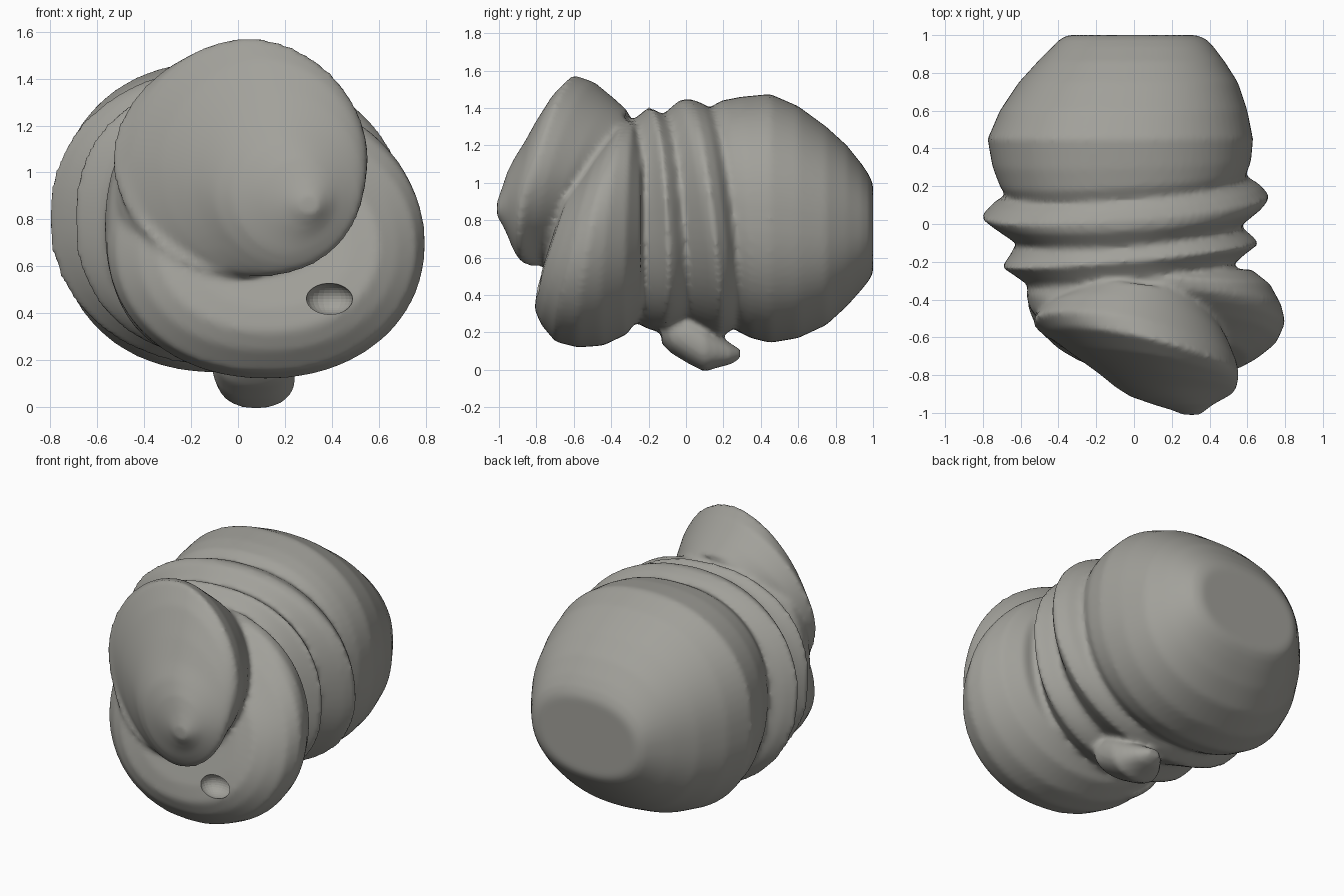
import bpy, bmesh, math

SEG = 72
stone = bpy.data.materials.new("stone")
stone.diffuse_color = (0.36, 0.355, 0.325, 1)
parts = []


def loft(name, sections, power=2.25):
    """Skin rounded sections: (y, pitch, yaw, x0, x1, z0, z1)."""
    bm = bmesh.new()
    rings = []
    for y, pitch, yaw, x0, x1, z0, z1 in sections:
        cx, cz, rx, rz = (x0 + x1) / 2, (z0 + z1) / 2, (x1 - x0) / 2, (z1 - z0) / 2
        ring = []
        for i in range(SEG):
            a = 2 * math.pi * i / SEG
            c, s = math.cos(a), math.sin(a)
            dx = rx * math.copysign(abs(c) ** (2 / power), c)
            dz = rz * math.copysign(abs(s) ** (2 / power), s)
            ring.append(bm.verts.new((cx + dx, y + pitch * dz + yaw * dx, cz + dz)))
        rings.append(ring)
    for a, b in zip(rings, rings[1:]):
        for i in range(SEG):
            j = (i + 1) % SEG
            bm.faces.new((a[i], a[j], b[j], b[i]))
    bm.faces.new(rings[0])
    bm.faces.new(rings[-1])
    bmesh.ops.recalc_face_normals(bm, faces=bm.faces)
    mesh = bpy.data.meshes.new(name)
    bm.to_mesh(mesh)
    bm.free()
    mesh.materials.append(stone)
    ob = bpy.data.objects.new(name, mesh)
    bpy.context.collection.objects.link(ob)
    parts.append(ob)


# large rear bulb with flattened end
loft("rear_bulb", [
    (0.17, -0.08, 0.07, -0.66, 0.57, 0.24, 1.40),
    (0.24, -0.08, 0.06, -0.71, 0.60, 0.20, 1.44),
    (0.32, -0.04, 0.02, -0.75, 0.62, 0.17, 1.46),
    (0.45, 0, 0, -0.775, 0.63, 0.145, 1.475),
    (0.60, 0, 0, -0.71, 0.60, 0.17, 1.41),
    (0.75, 0, 0, -0.61, 0.55, 0.24, 1.30),
    (0.86, 0, 0, -0.51, 0.48, 0.34, 1.20),
    (0.94, 0, 0, -0.43, 0.42, 0.43, 1.10),
    (0.98, 0, 0, -0.39, 0.38, 0.48, 1.04),
    (1.00, 0, 0, -0.35, 0.33, 0.52, 0.99)])

# two ridged waist rings, slightly tilted
loft("waist_ring_rear", [
    (0.22, -0.10, 0.07, -0.64, 0.57, 0.24, 1.38),
    (0.15, -0.12, 0.07, -0.75, 0.67, 0.20, 1.43),
    (0.09, -0.12, 0.07, -0.81, 0.72, 0.17, 1.45),
    (0.04, -0.12, 0.07, -0.75, 0.68, 0.19, 1.44),
    (-0.06, -0.10, 0.07, -0.62, 0.55, 0.24, 1.37)], power=2.15)
loft("waist_ring_front", [
    (-0.05, -0.06, 0.08, -0.62, 0.55, 0.25, 1.35),
    (-0.12, -0.06, 0.08, -0.66, 0.63, 0.22, 1.38),
    (-0.165, -0.05, 0.09, -0.70, 0.66, 0.20, 1.405),
    (-0.22, -0.03, 0.09, -0.63, 0.58, 0.22, 1.37),
    (-0.32, 0, 0.08, -0.51, 0.46, 0.28, 1.31)])

# leaning lower lobe
loft("lower_front_lobe", [
    (-0.25, 0.0, 0.02, -0.45, 0.62, 0.28, 1.27),
    (-0.30, 0.03, -0.03, -0.52, 0.72, 0.19, 1.33),
    (-0.39, 0.09, -0.06, -0.56, 0.78, 0.13, 1.32),
    (-0.48, 0.17, -0.06, -0.56, 0.80, 0.12, 1.27),
    (-0.57, 0.24, -0.06, -0.52, 0.76, 0.15, 1.20),
    (-0.64, 0.30, -0.05, -0.43, 0.68, 0.24, 1.12),
    (-0.69, 0.32, -0.05, -0.34, 0.60, 0.32, 1.05),
    (-0.71, 0.32, -0.04, -0.20, 0.48, 0.42, 0.95)], power=2.1)

# neck filling the gap between lower and upper lobes
loft("lobe_neck", [
    (-0.36, 0.15, 0, -0.50, 0.42, 0.50, 1.33),
    (-0.52, 0.35, -0.08, -0.52, 0.47, 0.53, 1.36),
    (-0.64, 0.36, -0.18, -0.47, 0.46, 0.57, 1.38)], power=2.0)

# left-hand bridge where the upper lobe winds into the lower one
loft("winding_bridge", [
    (-0.38, 0.02, -0.15, -0.56, 0.15, 0.22, 1.28),
    (-0.48, 0.03, -0.30, -0.57, 0.12, 0.24, 1.30),
    (-0.58, 0.03, -0.42, -0.55, 0.05, 0.30, 1.28),
    (-0.65, 0.03, -0.46, -0.47, 0.00, 0.42, 1.24),
    (-0.69, 0.03, -0.46, -0.38, -0.05, 0.56, 1.16)], power=2.1)

# upper lobe tapering to a rounded nose
loft("upper_front_lobe", [
    (-0.49, 0.48, -0.10, -0.42, 0.44, 0.62, 1.38),
    (-0.55, 0.38, -0.16, -0.50, 0.50, 0.59, 1.45),
    (-0.63, 0.27, -0.20, -0.54, 0.545, 0.565, 1.54),
    (-0.69, 0.18, -0.22, -0.46, 0.555, 0.555, 1.575),
    (-0.76, 0.14, -0.18, -0.33, 0.55, 0.555, 1.48),
    (-0.83, 0.10, -0.12, -0.19, 0.54, 0.57, 1.34),
    (-0.88, 0.06, -0.06, -0.10, 0.52, 0.60, 1.22),
    (-0.92, 0.03, -0.03, -0.02, 0.47, 0.65, 1.14),
    (-0.955, 0, 0, 0.10, 0.42, 0.72, 1.06),
    (-0.985, 0, 0, 0.20, 0.38, 0.78, 0.97),
    (-1.01, 0, 0, 0.26, 0.35, 0.82, 0.90)], power=1.9)

# small foot nub underneath
loft("foot_nub", [
    (-0.13, 0, 0, -0.06, 0.18, 0.14, 0.32),
    (-0.08, 0, 0, -0.10, 0.23, 0.09, 0.32),
    (0.02, 0, 0, -0.11, 0.24, 0.03, 0.30),
    (0.10, 0, 0, -0.09, 0.245, -0.01, 0.25),
    (0.16, 0, 0, -0.06, 0.22, 0.01, 0.20),
    (0.24, 0, 0, 0.0, 0.18, 0.03, 0.14),
    (0.29, 0, 0, 0.05, 0.13, 0.06, 0.11)])

# fuse everything into one weathered skin
bpy.ops.object.select_all(action='DESELECT')
for p in parts:
    p.select_set(True)
bpy.context.view_layer.objects.active = parts[0]
bpy.ops.object.join()
body = bpy.context.object
body.name = "segmented_body"
fuse = body.modifiers.new("fuse", 'REMESH')
fuse.mode = 'VOXEL'
fuse.voxel_size = 0.018
fuse.use_smooth_shade = True
soften = body.modifiers.new("soften", 'SMOOTH')
soften.factor = 0.5
soften.iterations = 4

# small dimple in the lower lobe
bpy.ops.mesh.primitive_uv_sphere_add(segments=24, ring_count=16, radius=0.09,
                                     location=(0.39, -0.78, 0.46))
cutter = bpy.context.object
cutter.name = "dimple_cutter"
cutter.scale = (1.1, 0.9, 0.75)
cutter.hide_render = True
cutter.hide_set(True)
cutter.data.materials.append(stone)
cut = body.modifiers.new("dimple", 'BOOLEAN')
cut.operation = 'DIFFERENCE'
cut.object = cutter
